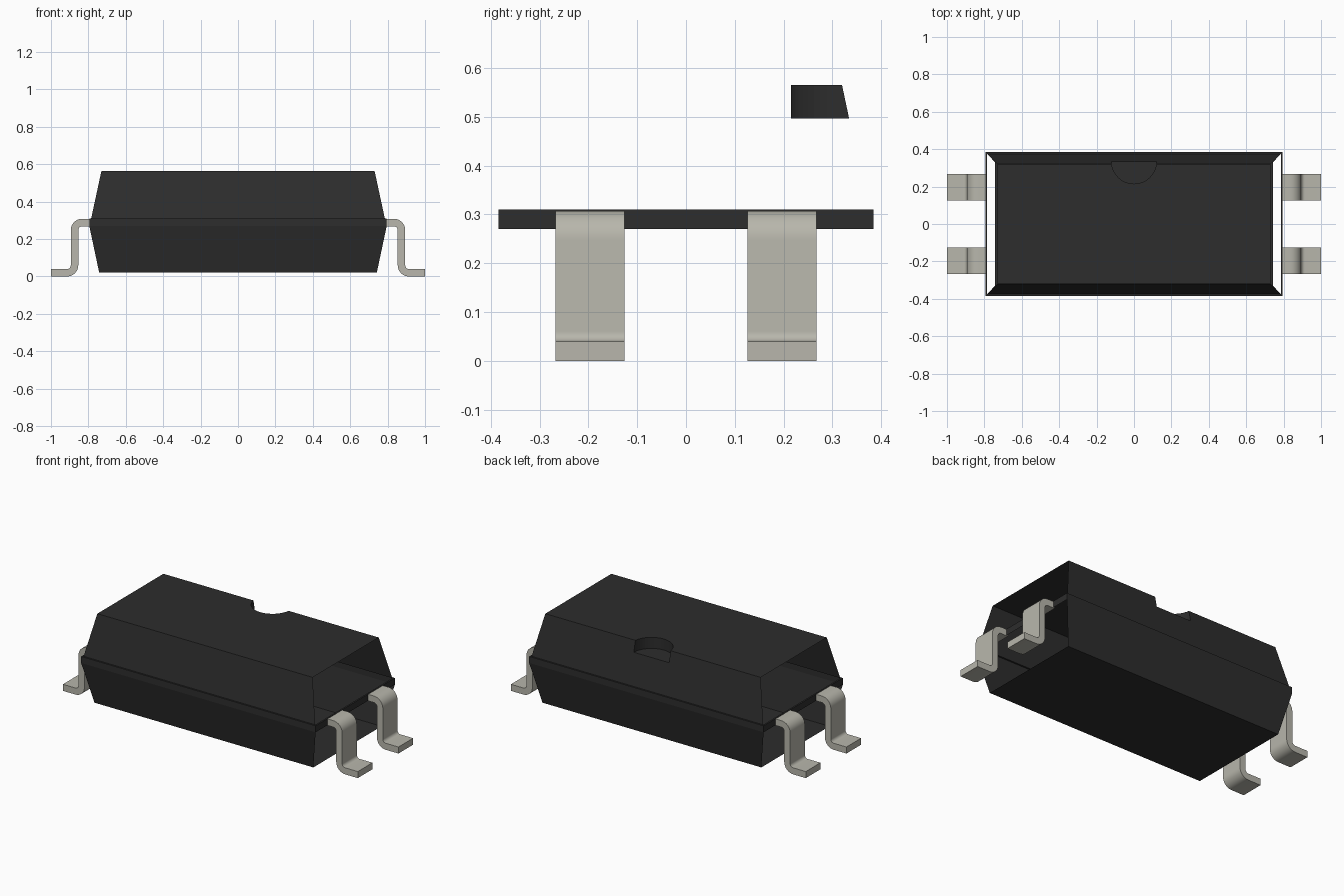
import bpy, bmesh, math
from mathutils import Matrix

if "Cube" in bpy.data.objects:
    bpy.data.objects.remove(bpy.data.objects["Cube"], do_unlink=True)


def material(name, rgb):
    m = bpy.data.materials.new(name)
    m.use_nodes = True
    m.diffuse_color = (*rgb, 1)
    m.node_tree.nodes["Principled BSDF"].inputs["Base Color"].default_value = (*rgb, 1)
    return m


black = material("black plastic", (0.026, 0.026, 0.026))
metal = material("tinned metal", (0.479, 0.471, 0.412))


def make(name, bm, mat):
    bmesh.ops.recalc_face_normals(bm, faces=bm.faces)
    mesh = bpy.data.meshes.new(name)
    bm.to_mesh(mesh)
    bm.free()
    mesh.materials.append(mat)
    ob = bpy.data.objects.new(name, mesh)
    bpy.context.collection.objects.link(ob)
    return ob


# Body: rectangular sections (half x, half y, z) lofted from bottom to top
TOP = 0.565
sections = [(0.742, 0.33, 0.02), (0.795, 0.384, 0.27), (0.795, 0.384, 0.31),
            (0.785, 0.374, 0.31), (0.73, 0.32, TOP)]
bm = bmesh.new()
rings = [[bm.verts.new((sx * x, sy * y, z)) for sx, sy in ((-1, -1), (1, -1), (1, 1), (-1, 1))]
         for x, y, z in sections]
for low, high in zip(rings, rings[1:]):
    for i in range(4):
        j = (i + 1) % 4
        bm.faces.new((low[i], low[j], high[j], high[i]))
bm.faces.new(rings[0])
bm.faces.new(rings[-1])
body = make("body", bm, black)

# Round orientation notch in the top back edge
NOTCH_FLOOR = 0.497
bm = bmesh.new()
bmesh.ops.create_cone(bm, cap_ends=True, segments=48, radius1=0.12, radius2=0.12, depth=0.2,
                      matrix=Matrix.Translation((0, 0.335, NOTCH_FLOOR + 0.1)))
cutter = make("notch_cutter", bm, black)
cutter.hide_render = True
cut = body.modifiers.new("notch", "BOOLEAN")
cut.operation = "DIFFERENCE"
cut.solver = "EXACT"
cut.object = cutter
bpy.context.view_layer.objects.active = body
body.select_set(True)
bpy.ops.object.modifier_apply(modifier=cut.name)
bpy.data.objects.remove(cutter, do_unlink=True)

# The sloped end walls are open; only the narrow band closes the ends
bm = bmesh.new()
bm.from_mesh(body.data)
ends = [f for f in bm.faces if abs(f.calc_center_median().x) > 0.7
        and abs(f.normal.x) > 0.7 and abs(f.normal.z) > 0.1]
bmesh.ops.delete(bm, geom=ends, context="FACES")
bm.to_mesh(body.data)
bm.free()


# Leads: gull-wing strip of constant thickness with two rounded bends
THICK, R_IN, R_OUT = 0.04, 0.02, 0.06
SHOULDER, OUTER = 0.308, 0.894


def arc(cx, cz, r, start, end, steps=8):
    angles = [math.radians(start + (end - start) * i / steps) for i in range(steps + 1)]
    return [(cx + r * math.cos(a), cz + r * math.sin(a)) for a in angles]


upper = (OUTER - R_OUT, SHOULDER - R_OUT)
lower = (OUTER + R_IN, R_OUT)
profile = ([(0.785, SHOULDER)] + arc(*upper, R_OUT, 90, 0) + arc(*lower, R_IN, 180, 270)
           + [(1, THICK), (1, 0)] + arc(*lower, R_OUT, 270, 180)
           + arc(*upper, R_IN, 0, 90) + [(0.785, SHOULDER - THICK)])


def lead(name, side, y0, y1):
    bm = bmesh.new()
    face = bm.faces.new([bm.verts.new((side * x, y0, z)) for x, z in profile])
    new = bmesh.ops.extrude_face_region(bm, geom=[face])["geom"]
    bmesh.ops.translate(bm, vec=(0, y1 - y0, 0),
                        verts=[v for v in new if isinstance(v, bmesh.types.BMVert)])
    ob = make(name, bm, metal)
    bpy.ops.object.select_all(action="DESELECT")
    ob.select_set(True)
    bpy.context.view_layer.objects.active = ob
    bpy.ops.object.shade_smooth_by_angle(angle=math.radians(30))


for side, side_name in ((1, "left"), (-1, "right")):
    lead(f"front_{side_name}_lead", side, -0.268, -0.126)
    lead(f"back_{side_name}_lead", side, 0.126, 0.268)
